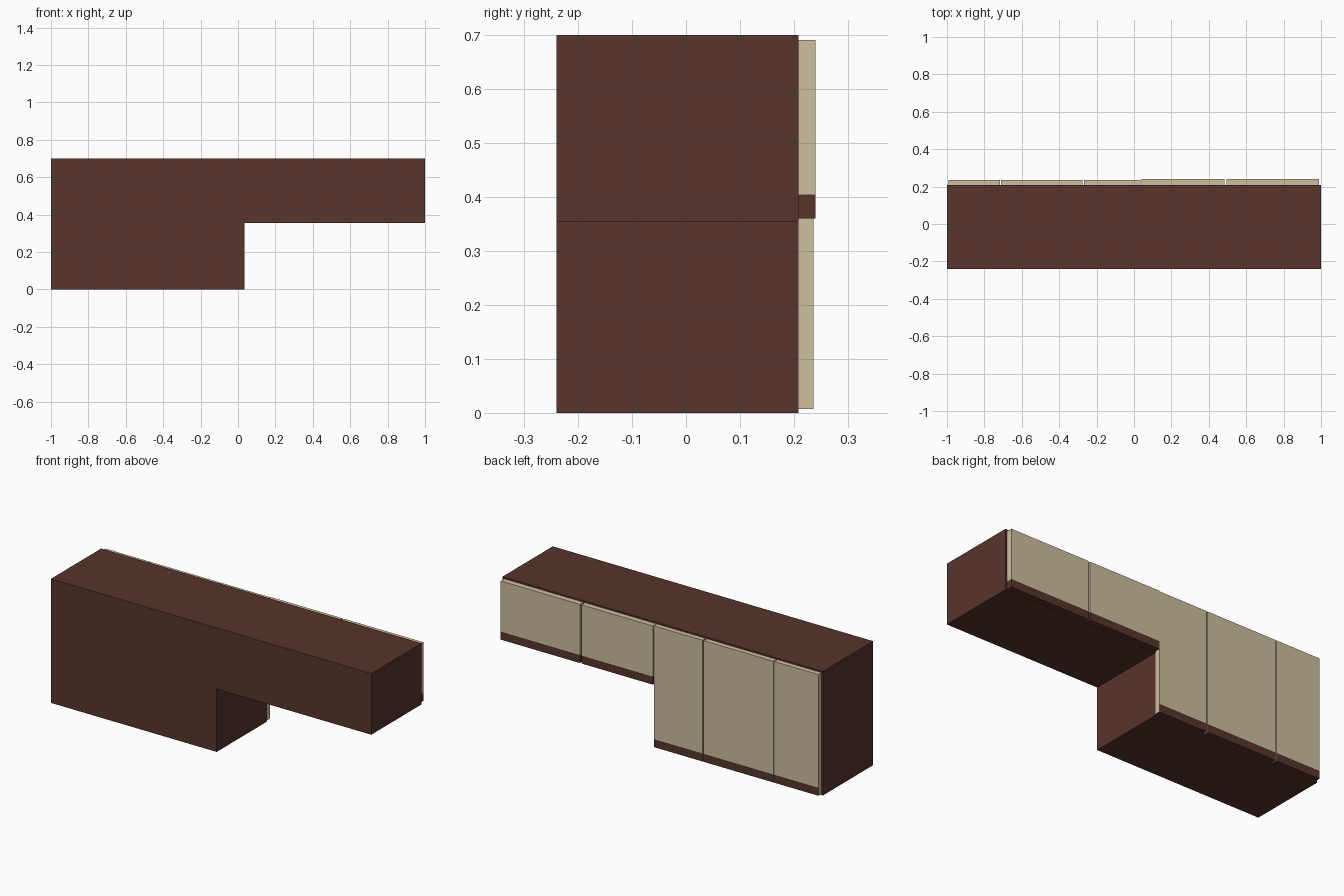
import bpy, bmesh
from mathutils import Vector

if "Cube" in bpy.data.objects:
    bpy.data.objects.remove(bpy.data.objects["Cube"])


def material(name, rgb):
    m = bpy.data.materials.new(name)
    m.diffuse_color = (*rgb, 1)
    m.use_nodes = True
    m.node_tree.nodes["Principled BSDF"].inputs["Base Color"].default_value = m.diffuse_color
    return m


brown = material("dark_wood", (0.095, 0.035, 0.025))
cream = material("cream_panel", (0.61, 0.52, 0.34))


def link(name, bm, *mats):
    bmesh.ops.recalc_face_normals(bm, faces=bm.faces)
    mesh = bpy.data.meshes.new(name)
    bm.to_mesh(mesh)
    bm.free()
    for m in mats:
        mesh.materials.append(m)
    obj = bpy.data.objects.new(name, mesh)
    bpy.context.collection.objects.link(obj)
    return obj


def box(name, x, y, z, *mats, cream_ends=False):
    bm = bmesh.new()
    bmesh.ops.create_cube(bm, size=1)
    lo, hi = Vector((x[0], y[0], z[0])), Vector((x[1], y[1], z[1]))
    bmesh.ops.scale(bm, vec=hi - lo, verts=bm.verts)
    bmesh.ops.translate(bm, vec=(lo + hi) / 2, verts=bm.verts)
    if cream_ends:
        bm.normal_update()
        for f in bm.faces:
            f.material_index = int(abs(f.normal.x) > 0.5)
    return link(name, bm, *mats)


# L-shaped cabinet carcass, extruded front to back
FRONT, BACK = -0.24, 0.208
profile = [(-1, 0), (0.035, 0), (0.035, 0.355), (1, 0.355), (1, 0.70), (-1, 0.70)]
bm = bmesh.new()
face = bm.faces.new([bm.verts.new((x, FRONT, z)) for x, z in profile])
ext = bmesh.ops.extrude_face_region(bm, geom=[face])
moved = [g for g in ext["geom"] if isinstance(g, bmesh.types.BMVert)]
bmesh.ops.translate(bm, vec=(0, BACK - FRONT, 0), verts=moved)
link("cabinet_carcass", bm, brown)

# Doors: cream panel above a brown grip strip
TOP, GRIP = 0.691, 0.045


def door(name, x, depth, bottom, cream_ends):
    y = (BACK, depth)
    box(name + "_panel", x, y, (bottom + GRIP, TOP), cream)
    box(name + "_grip", x, y, (bottom, bottom + GRIP), brown, cream,
        cream_ends=cream_ends)


for i, x in enumerate([(-0.992, -0.716), (-0.711, -0.275), (-0.268, 0.035)], 1):
    door(f"tall_door_{i}", x, 0.236, 0.007, True)
for i, x in enumerate([(0.039, 0.484), (0.495, 0.989)], 1):
    door(f"short_door_{i}", x, 0.24, 0.36, False)
